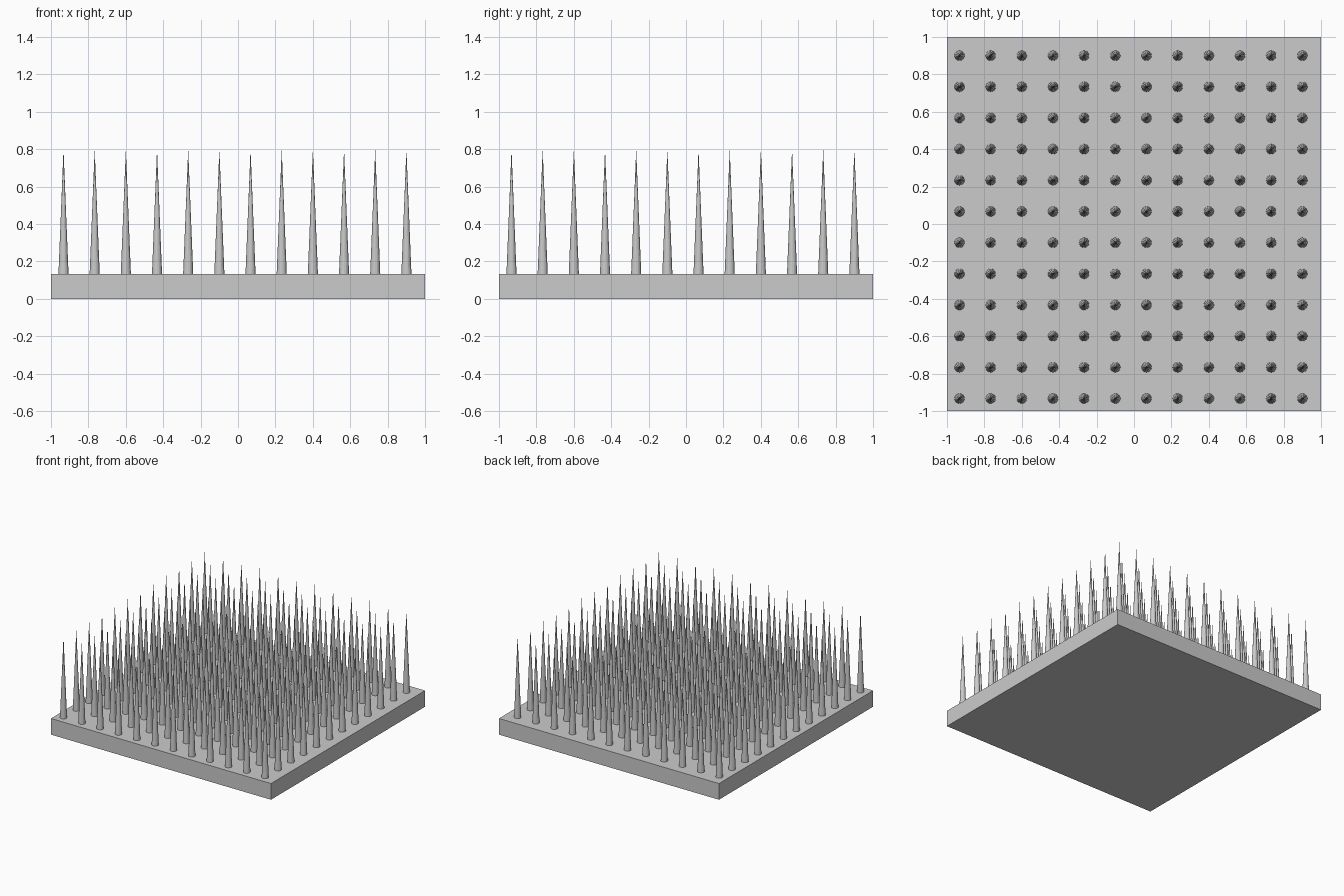
import bpy
import bmesh
from mathutils import Matrix

cube = bpy.data.objects.get("Cube")
if cube:
    bpy.data.objects.remove(cube, do_unlink=True)

SLAB_TOP = 0.133
TIP = 0.8
RADIUS = 0.027
COUNT = 12
PITCH = 2 / COUNT
START = -0.933

grey = bpy.data.materials.new("plain grey")
grey.use_nodes = True
colour = (0.6, 0.6, 0.6, 1)
grey.diffuse_color = colour
grey.node_tree.nodes["Principled BSDF"].inputs["Base Color"].default_value = colour


def make_object(name, bm):
    mesh = bpy.data.meshes.new(name)
    bm.to_mesh(mesh)
    bm.free()
    mesh.materials.append(grey)
    obj = bpy.data.objects.new(name, mesh)
    bpy.context.collection.objects.link(obj)
    return obj


# Square base slab
bm = bmesh.new()
bmesh.ops.create_cube(bm, size=1, matrix=Matrix.Translation((0, 0, SLAB_TOP / 2))
                      @ Matrix.Diagonal((2, 2, SLAB_TOP, 1)))
make_object("base_slab", bm)

# One faceted spike, standing on the slab
bm = bmesh.new()
bmesh.ops.create_cone(bm, cap_ends=True, segments=16, radius1=RADIUS, radius2=0,
                      depth=TIP - SLAB_TOP,
                      matrix=Matrix.Translation((START, START, (TIP + SLAB_TOP) / 2)))
bmesh.ops.remove_doubles(bm, verts=bm.verts, dist=0.0001)
spikes = make_object("spikes", bm)

# Repeat the spike into a square grid
for axis in range(2):
    array = spikes.modifiers.new("grid", "ARRAY")
    array.count = COUNT
    array.use_relative_offset = False
    array.use_constant_offset = True
    offset = [0, 0, 0]
    offset[axis] = PITCH
    array.constant_offset_displace = offset
